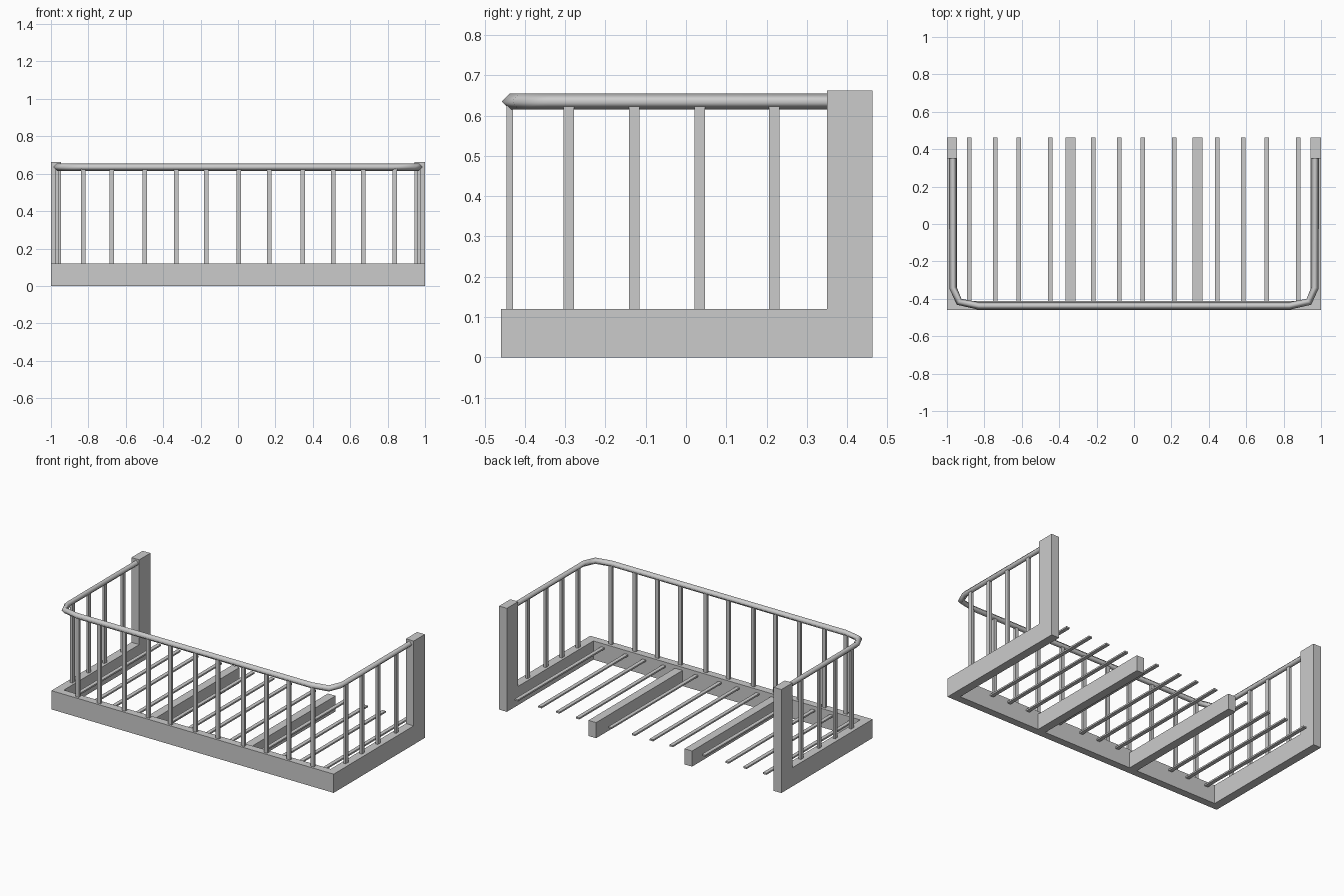
import bpy

if "Cube" in bpy.data.objects:
    bpy.data.objects.remove(bpy.data.objects["Cube"])


def box(name, x0, x1, y0, y1, z0, z1):
    bpy.ops.mesh.primitive_cube_add(size=1, location=((x0 + x1) / 2, (y0 + y1) / 2, (z0 + z1) / 2))
    o = bpy.context.object
    o.name = name
    o.scale = (x1 - x0, y1 - y0, z1 - z0)
    bpy.ops.object.transform_apply(location=False, rotation=False, scale=True)
    return o


BACK, FRONT = 0.463, -0.46
BEAM_TOP, RAIL_Z = 0.12, 0.635

# Base frame
box("front_beam", -1, 1, FRONT, -0.412, 0, BEAM_TOP)
for side, s in (("left", -1), ("right", 1)):
    xa, xb = sorted((s * 1.0, s * 0.945))
    box(side + "_beam", xa, xb, -0.412, 0.35, 0, BEAM_TOP)
    box(side + "_post", xa, xb, 0.35, BACK, 0, 0.663)
    # Floor joists
    xa, xb = sorted((s * 0.367, s * 0.313))
    box(side + "_joist", xa, xb, -0.412, BACK, 0, 0.1)
    # Side balusters
    for y in (-0.291, -0.128, 0.034, 0.219):
        x = s * 0.968
        box(side + "_baluster", x - 0.008, x + 0.008, y - 0.013, y + 0.013, BEAM_TOP, RAIL_Z)

# Floor slats, three bays of four
for start in (-0.882, -0.219, 0.444):
    for dx in (0, 0.14, 0.267, 0.434):
        x = start + dx
        box("floor_slat", x - 0.012, x + 0.012, -0.412, BACK, 0.088, 0.098)

# Front balusters
for x in (-0.828, -0.675, -0.498, -0.329, -0.17, 0.005, 0.166, 0.346, 0.508, 0.669, 0.838):
    box("front_baluster", x - 0.012, x + 0.012, -0.446, -0.43, BEAM_TOP, RAIL_Z)

# Handrail with rounded corners and a four-sided section
half = [(0.968, 0.355), (0.968, -0.34), (0.935, -0.416), (0.83, -0.438)]
path = half + [(-x, y) for x, y in reversed(half)]
curve = bpy.data.curves.new("handrail", 'CURVE')
curve.dimensions = '3D'
curve.bevel_depth = 0.02
curve.bevel_resolution = 0
curve.use_fill_caps = True
sp = curve.splines.new('POLY')
sp.points.add(len(path) - 1)
for p, (x, y) in zip(sp.points, path):
    p.co = (x, y, RAIL_Z, 1)
rail = bpy.data.objects.new("handrail", curve)
bpy.context.collection.objects.link(rail)
